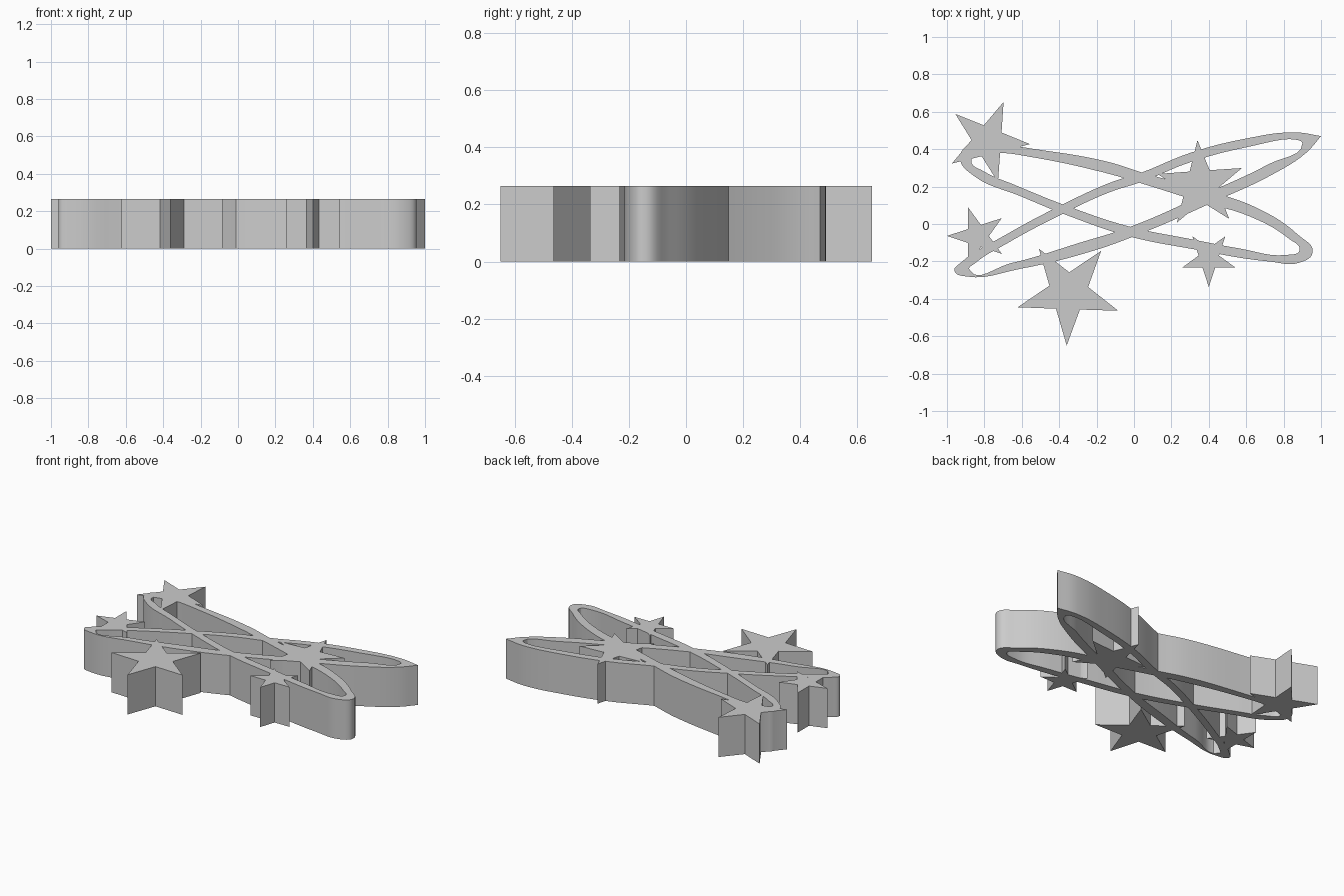
import bpy, bmesh
from math import sin, cos, radians

if "Cube" in bpy.data.objects:
    bpy.data.objects.remove(bpy.data.objects["Cube"])

HEIGHT = 0.265


def extrude_outlines(name, outlines, smooth):
    """Extrude closed flat outlines (the second one becomes a hole) into a clean solid."""
    curve = bpy.data.curves.new(name, 'CURVE')
    curve.dimensions = '2D'
    curve.fill_mode = 'BOTH'
    curve.extrude = HEIGHT / 2
    curve.resolution_u = 6
    for pts in outlines:
        if smooth:
            s = curve.splines.new('BEZIER')
            s.bezier_points.add(len(pts) - 1)
            for bp, (x, y) in zip(s.bezier_points, pts):
                bp.co = (x, y, 0)
                kind = 'VECTOR' if x > 0.99 else 'AUTO'
                bp.handle_left_type = bp.handle_right_type = kind
        else:
            s = curve.splines.new('POLY')
            s.points.add(len(pts) - 1)
            for p, (x, y) in zip(s.points, pts):
                p.co = (x, y, 0, 1)
        s.use_cyclic_u = True
    tmp = bpy.data.objects.new(name + "_curve", curve)
    bpy.context.collection.objects.link(tmp)
    dg = bpy.context.evaluated_depsgraph_get()
    mesh = bpy.data.meshes.new_from_object(tmp.evaluated_get(dg))
    bpy.data.objects.remove(tmp)
    bm = bmesh.new()
    bm.from_mesh(mesh)
    bmesh.ops.remove_doubles(bm, verts=bm.verts, dist=1e-4)
    bmesh.ops.translate(bm, verts=bm.verts, vec=(0, 0, HEIGHT / 2))
    bmesh.ops.recalc_face_normals(bm, faces=bm.faces)
    bm.to_mesh(mesh)
    bm.free()
    obj = bpy.data.objects.new(name, mesh)
    bpy.context.collection.objects.link(obj)
    return obj


def star(name, x, y, r, angle):
    pts = []
    for i in range(10):
        a = radians(angle + 36 * i)
        k = r if i % 2 == 0 else r * 0.385
        pts.append((x + k * cos(a), y + k * sin(a)))
    return extrude_outlines(name, [pts], False)


# Ring running from upper left to lower right
falling_ring = extrude_outlines("falling_ring", [
    [(-.93, .35), (-.89, .42), (-.74, .43), (-.56, .405), (-.15, .335), (.06, .27),
     (.35, .19), (.67, .08), (.88, -.06), (.955, -.15), (.89, -.205), (.72, -.20),
     (.32, -.135), (-.03, -.065), (-.34, .04), (-.61, .15), (-.86, .26)],
    [(-.87, .34), (-.82, .37), (-.72, .38), (-.56, .36), (-.16, .275), (.03, .22),
     (.35, .12), (.62, .04), (.83, -.08), (.885, -.14), (.82, -.165), (.56, -.13),
     (.30, -.08), (-.02, -.015), (-.34, .09), (-.64, .21), (-.80, .28)]], True)

# Ring running from lower left to upper right
rising_ring = extrude_outlines("rising_ring", [
    [(-.96, -.25), (-.93, -.21), (-.69, -.06), (-.39, .10), (-.13, .22), (.04, .275),
     (.30, .38), (.59, .455), (.86, .49), (1, .47), (.92, .38), (.75, .27),
     (.43, .12), (.04, -.05), (-.24, -.15), (-.61, -.24), (-.90, -.28)],
    [(-.88, -.245), (-.85, -.21), (-.69, -.11), (-.39, .05), (-.13, .17), (.04, .225),
     (.30, .33), (.60, .41), (.87, .45), (.90, .43), (.72, .32), (.40, .17),
     (-.02, -.015), (-.29, -.10), (-.66, -.21)]], True)

# Five stars: centre, radius, direction of one point
stars = [
    star("star_upper_left", -.782, .443, .226, 68),
    star("star_left", -.838, -.064, .162, 180),
    star("star_bottom", -.35, -.367, .283, -92),
    star("star_upper_right", .356, .21, .238, 94),
    star("star_lower_right", .40, -.187, .15, -90),
]

# Fuse everything into one flat ornament
ornament = falling_ring
ornament.name = "star_ring_ornament"
bpy.context.view_layer.objects.active = ornament
ornament.select_set(True)
for part in [rising_ring] + stars:
    mod = ornament.modifiers.new("fuse", 'BOOLEAN')
    mod.operation = 'UNION'
    mod.solver = 'EXACT'
    mod.object = part
    bpy.ops.object.modifier_apply(modifier=mod.name)
    bpy.data.objects.remove(part)
bpy.ops.object.shade_smooth_by_angle(angle=radians(25))
